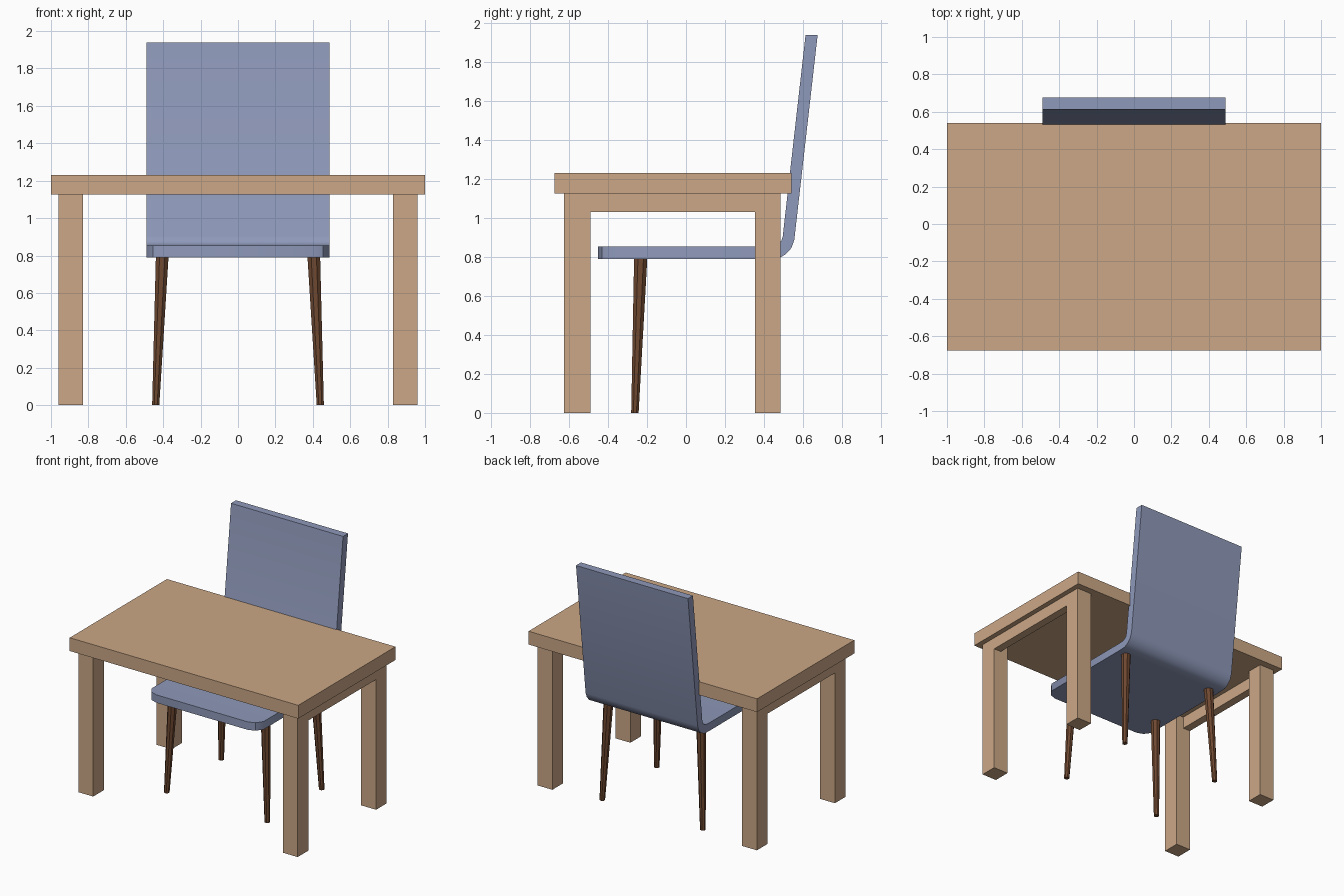
import bpy, bmesh, math
from mathutils import Vector

if "Cube" in bpy.data.objects:
    bpy.data.objects.remove(bpy.data.objects["Cube"])


def material(name, rgb):
    m = bpy.data.materials.new(name)
    m.diffuse_color = (*rgb, 1)
    m.use_nodes = True
    m.node_tree.nodes["Principled BSDF"].inputs["Base Color"].default_value = m.diffuse_color
    return m


WOOD = material("light wood", (0.60, 0.39, 0.24))
BLUE = material("slate blue", (0.275, 0.32, 0.49))
BROWN = material("dark brown", (0.156, 0.065, 0.03))


def finish(bm, name, mat):
    bmesh.ops.recalc_face_normals(bm, faces=bm.faces)
    me = bpy.data.meshes.new(name)
    bm.to_mesh(me)
    bm.free()
    me.materials.append(mat)
    ob = bpy.data.objects.new(name, me)
    bpy.context.collection.objects.link(ob)
    return ob


def box(name, lo, hi, mat):
    bm = bmesh.new()
    bmesh.ops.create_cube(bm, size=1)
    lo, hi = Vector(lo), Vector(hi)
    for v in bm.verts:
        v.co = (lo + hi) / 2 + v.co * (hi - lo)
    return finish(bm, name, mat)


def tapered_leg(name, foot, top, r_foot, r_top, sides=8):
    bm = bmesh.new()
    rings = []
    for c, r in ((foot, r_foot), (top, r_top)):
        r /= math.cos(math.pi / sides)
        ring = []
        for i in range(sides):
            a = 2 * math.pi * (i + 0.5) / sides
            ring.append(bm.verts.new((c[0] + r * math.cos(a), c[1] + r * math.sin(a), c[2])))
        bm.faces.new(ring)
        rings.append(ring)
    for i in range(sides):
        j = (i + 1) % sides
        bm.faces.new((rings[0][i], rings[0][j], rings[1][j], rings[1][i]))
    return finish(bm, name, BROWN)


# Table: top, four square legs, a rail on each side
box("table_top", (-1, -0.675, 1.125), (1, 0.54, 1.23), WOOD)
for side, s in (("right", 1), ("left", -1)):
    x0, x1 = sorted((s * 0.83, s * 0.96))
    box(f"table_front_leg_{side}", (x0, -0.625, 0), (x1, -0.49, 1.125), WOOD)
    box(f"table_back_leg_{side}", (x0, 0.355, 0), (x1, 0.485, 1.125), WOOD)
    x0, x1 = sorted((s * 0.895, s * 0.96))
    box(f"table_rail_{side}", (x0, -0.49, 1.03), (x1, 0.355, 1.125), WOOD)

# Chair legs, splayed outward
for side, s in (("right", 1), ("left", -1)):
    for end, f in (("front", -1), ("back", 1)):
        tapered_leg(f"chair_{end}_leg_{side}",
                    (s * 0.44, 0.078 + f * 0.34, 0), (s * 0.405, 0.078 + f * 0.31, 0.80),
                    0.019, 0.034)

# Chair shell: stations of (half width, outer y, outer z, inner y, inner z)
stations = [
    (0.40, -0.45, 0.79, -0.45, 0.853),
    (0.455, -0.43, 0.79, -0.43, 0.853),
    (0.49, -0.38, 0.79, -0.38, 0.853),
    (0.49, 0.42, 0.79, 0.42, 0.853),
    (0.49, 0.475, 0.793, 0.455, 0.856),
    (0.49, 0.51, 0.812, 0.475, 0.866),
    (0.49, 0.54, 0.845, 0.488, 0.88),
    (0.49, 0.555, 0.885, 0.496, 0.905),
    (0.49, 0.675, 1.938, 0.613, 1.938),
]
bm = bmesh.new()
loops = [[bm.verts.new(p) for p in ((-w, oy, oz), (w, oy, oz), (w, iy, iz), (-w, iy, iz))]
         for w, oy, oz, iy, iz in stations]
bm.faces.new(loops[0])
bm.faces.new(loops[-1])
for k, (a, b) in enumerate(zip(loops, loops[1:])):
    for i in range(4):
        j = (i + 1) % 4
        f = bm.faces.new((a[i], a[j], b[j], b[i]))
        f.smooth = k >= 3
shell = finish(bm, "chair_seat_and_back", BLUE)
shell.data.set_sharp_from_angle(angle=math.radians(35))
